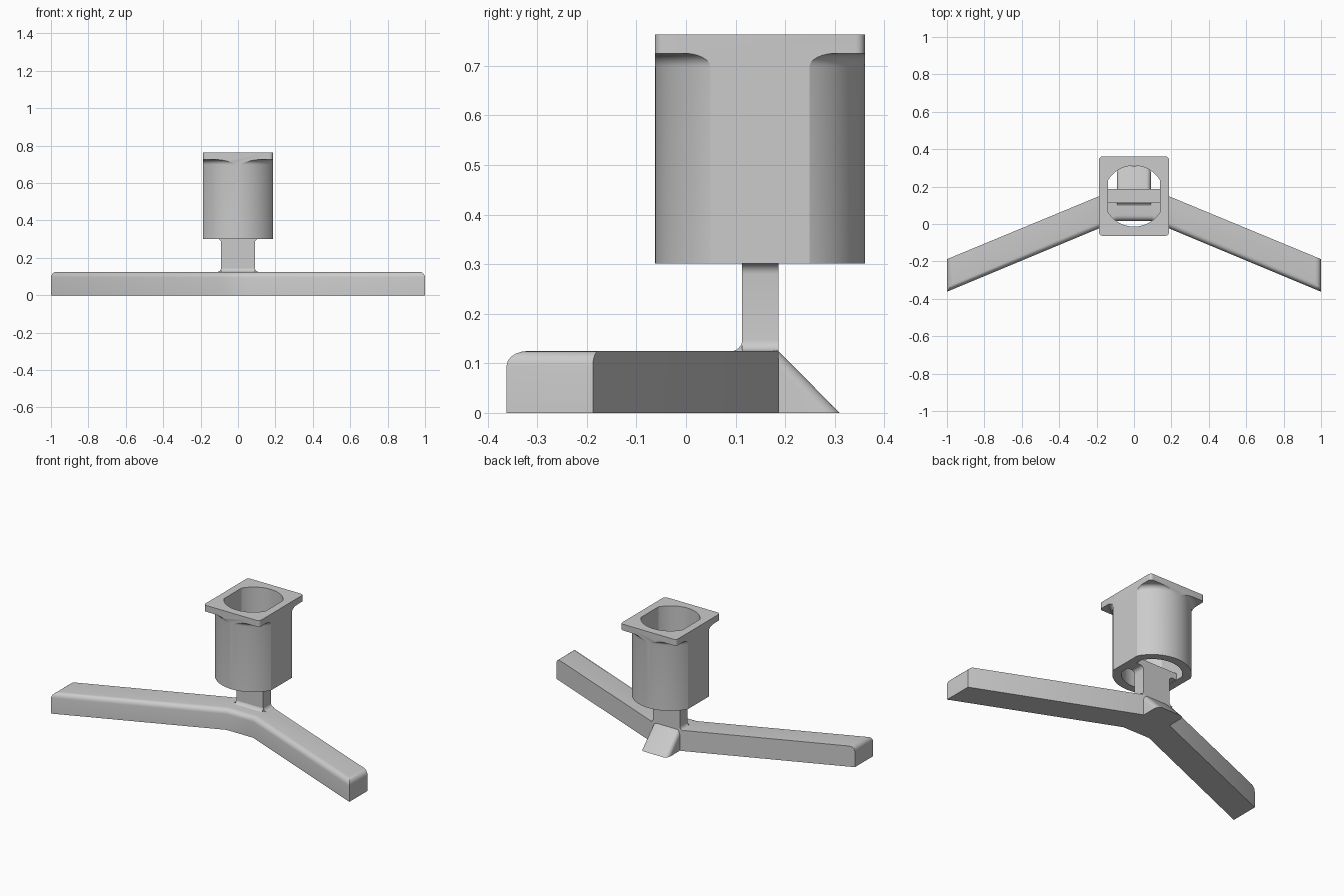
import bpy, bmesh, math
from mathutils import Matrix

if "Cube" in bpy.data.objects:
    bpy.data.objects.remove(bpy.data.objects["Cube"], do_unlink=True)

grey = bpy.data.materials.new("plain grey")
grey.use_nodes = True
grey.diffuse_color = (0.6, 0.6, 0.6, 1)
grey.node_tree.nodes["Principled BSDF"].inputs["Base Color"].default_value = (0.6, 0.6, 0.6, 1)

CUP_Y, CUP_R, HOLE_R = 0.149, 0.212, 0.163
CUP_BOTTOM, RIM, TOP = 0.301, 0.725, 0.763


def finish(name, bm):
    bmesh.ops.remove_doubles(bm, verts=bm.verts, dist=1e-5)
    bmesh.ops.recalc_face_normals(bm, faces=bm.faces)
    mesh = bpy.data.meshes.new(name)
    bm.to_mesh(mesh)
    bm.free()
    mesh.materials.append(grey)
    ob = bpy.data.objects.new(name, mesh)
    bpy.context.collection.objects.link(ob)
    return ob


def prism(points, start, end, axis="z"):
    """Extrude a 2D outline along z (xy outline), y (xz outline) or x (yz outline)."""
    place = {"z": lambda a, b, t: (a, b, t),
             "y": lambda a, b, t: (a, t, b),
             "x": lambda a, b, t: (t, a, b)}[axis]
    bm = bmesh.new()
    lo, hi = ([bm.verts.new(place(a, b, t)) for a, b in points] for t in (start, end))
    bm.faces.new(lo)
    bm.faces.new(hi)
    for i in range(len(lo)):
        j = (i + 1) % len(lo)
        bm.faces.new((lo[i], lo[j], hi[j], hi[i]))
    bmesh.ops.recalc_face_normals(bm, faces=bm.faces)
    return bm


def arc(cx, cy, r, a0, a1, n=6):
    return [(cx + r * math.cos(math.radians(a0 + (a1 - a0) * i / n)),
             cy + r * math.sin(math.radians(a0 + (a1 - a0) * i / n))) for i in range(n + 1)]


def mirrored(half):
    """Close a right-hand outline with its mirror image."""
    return half + [(-x, y) for x, y in reversed(half)]


def bevel(bm, test, size, segments=5):
    edges = [e for e in bm.edges if test(*(v.co for v in e.verts))]
    bmesh.ops.bevel(bm, geom=edges, offset=size, segments=segments, profile=0.5, affect="EDGES")


def boolean(ob, other, operation):
    mod = ob.modifiers.new(operation.lower(), "BOOLEAN")
    mod.object, mod.operation, mod.solver = other, operation, "EXACT"
    bpy.context.view_layer.objects.active = ob
    bpy.ops.object.modifier_apply(modifier=mod.name)
    bpy.data.objects.remove(other, do_unlink=True)


def smooth(ob):
    bpy.ops.object.select_all(action="DESELECT")
    ob.select_set(True)
    bpy.context.view_layer.objects.active = ob
    bpy.ops.object.shade_smooth_by_angle(angle=math.radians(25))


# Swept-back base arms, rounded along the front and end top edges
bm = prism(mirrored([(0.09, 0.017), (1, -0.362), (1, -0.188), (0.094, 0.187)]), 0, 0.125)


def front_or_end(a, b):
    if min(a.z, b.z) < 0.1:
        return False
    at_end = abs(a.x - b.x) < 0.01
    front = all(v.y < 0.1 - 0.35 * abs(v.x) for v in (a, b))
    return at_end or front


bevel(bm, front_or_end, 0.03)
arms = finish("base_arms", bm)

# Sloped rear foot with rounded sides
bm = prism([(0.15, 0), (0.31, 0), (0.187, 0.124), (0.15, 0.124)], -0.09, 0.09, "x")
bevel(bm, lambda a, b: abs(a.x - b.x) < 0.01 and min(a.y, b.y) > 0.16 and abs(a.z - b.z) > 0.1, 0.025)
foot = finish("rear_foot", bm)

# Stem flaring into the base and into the bar that crosses the cup
half = (arc(0.112, 0.147, 0.022, 270, 180) + arc(0.112, 0.28, 0.022, 180, 90)
        + [(0.15, 0.302), (0.15, 0.34)])
stem = finish("stem_and_bar", prism(mirrored(half), 0.113, 0.187, "y"))

# Concave fillet in front of the stem
fillet = finish("stem_fillet", prism(arc(0.089, 0.149, 0.025, 270, 360) + [(0.12, 0.149), (0.12, 0.124)],
                                     -0.09, 0.09, "x"))

# Cup body turned with a flared shoulder under the rim
profile = [(0, CUP_BOTTOM), (CUP_R, CUP_BOTTOM)]
profile += arc(CUP_R + 0.027, RIM - 0.027, 0.027, 180, 90)
profile += [(0.35, RIM), (0.35, TOP + 0.02), (0, TOP + 0.02)]
bm = bmesh.new()
verts = [bm.verts.new((r, 0, z)) for r, z in profile]
edges = [bm.edges.new(pair) for pair in zip(verts, verts[1:])]
bmesh.ops.spin(bm, geom=verts + edges, cent=(0, 0, 0), axis=(0, 0, 1), angle=math.tau, steps=96)
bmesh.ops.translate(bm, verts=bm.verts, vec=(0, CUP_Y, 0))
cup = finish("cup", bm)

# Trim the cup to a rounded rectangle, then cut the flat-sided bore
corner = 0.018
outline = mirrored(arc(0.187 - corner, -CUP_R + corner, corner, -90, 0)
                   + arc(0.187 - corner, CUP_R - corner, corner, 0, 90))
bm = prism(outline, 0.2, TOP)
bmesh.ops.translate(bm, verts=bm.verts, vec=(0, CUP_Y, 0))
boolean(cup, finish("trim_block", bm), "INTERSECT")

flat = math.degrees(math.acos(0.14 / HOLE_R))
bm = prism(mirrored(arc(0, 0, HOLE_R, -89.9, -flat, 16) + arc(0, 0, HOLE_R, flat, 89.9, 16)), 0.2, 0.9)
bmesh.ops.translate(bm, verts=bm.verts, vec=(0, CUP_Y, 0))
boolean(cup, finish("bore", bm), "DIFFERENCE")

for ob in (arms, foot, stem, fillet, cup):
    smooth(ob)
